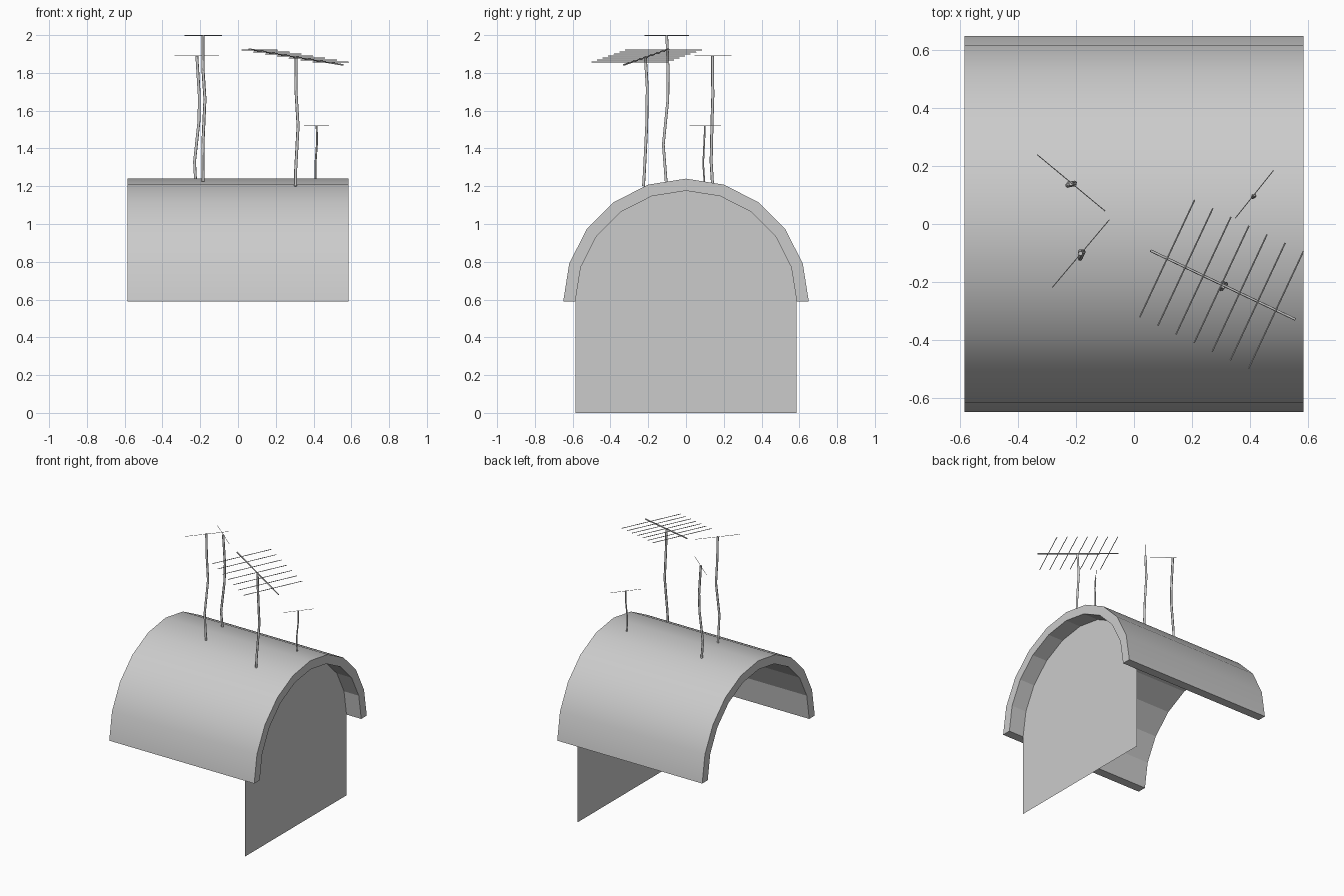
import bpy, bmesh
from math import sin, cos, pi
from mathutils import Vector

if "Cube" in bpy.data.objects:
    bpy.data.objects.remove(bpy.data.objects["Cube"])

HALF, BASE = 0.586, 0.59      # half roof length, springing height
R_OUT, R_IN, SEGS = 0.65, 0.586, 10


def arc(r, x):
    return [Vector((x, -r * cos(pi * i / SEGS), BASE + r * sin(pi * i / SEGS)))
            for i in range(SEGS + 1)]


def finish(bm, name):
    me = bpy.data.meshes.new(name)
    bm.to_mesh(me)
    bm.free()
    ob = bpy.data.objects.new(name, me)
    bpy.context.collection.objects.link(ob)
    return ob


def tube(name, paths, radius, res=1):
    """Thin capped rods along one or more paths, joined in one object."""
    cu = bpy.data.curves.new(name, 'CURVE')
    cu.dimensions = '3D'
    cu.bevel_depth = radius
    cu.bevel_resolution = res
    cu.use_fill_caps = True
    for path in paths:
        sp = cu.splines.new('POLY')
        sp.points.add(len(path) - 1)
        for p, co in zip(sp.points, path):
            p.co = (*co, 1)
    ob = bpy.data.objects.new(name, cu)
    bpy.context.collection.objects.link(ob)
    bpy.ops.object.select_all(action='DESELECT')
    ob.select_set(True)
    bpy.context.view_layer.objects.active = ob
    bpy.ops.object.convert(target='MESH')
    return bpy.context.object


# Barrel vault roof: half-ring cross-section swept along x
bm = bmesh.new()
ring = arc(R_OUT, -HALF) + arc(R_IN, -HALF)[::-1]
ends = [[bm.verts.new((x, p.y, p.z)) for p in ring] for x in (-HALF, HALF)]
n = len(ring)
for i in range(n):
    j = (i + 1) % n
    f = bm.faces.new((ends[0][i], ends[0][j], ends[1][j], ends[1][i]))
    f.smooth = i < SEGS       # smooth outside, faceted inside
for e in ends:                # end rims
    for i in range(SEGS):
        bm.faces.new((e[i], e[i + 1], e[n - 2 - i], e[n - 1 - i]))
bmesh.ops.recalc_face_normals(bm, faces=bm.faces)
for e in bm.edges:
    if len(e.link_faces) == 2 and e.calc_face_angle() > 0.6:
        e.smooth = False
finish(bm, "vault_roof")

# End wall: a single arched sheet set in from the right end
bm = bmesh.new()
WX = 0.467
pts = [Vector((WX, -R_IN, 0))] + arc(R_IN, WX) + [Vector((WX, R_IN, 0))]
f = bm.faces.new([bm.verts.new(p) for p in pts])
f.normal_update()
if f.normal.x < 0:
    f.normal_flip()
finish(bm, "end_wall")

# Bent masts
masts = {
    "tall_mast": (0.008, [(-.185, -.105, 1.225), (-.186, -.12, 1.42), (-.175, -.096, 1.66),
                          (-.186, -.095, 1.83), (-.185, -.102, 2.0)]),
    "rear_mast": (0.008, [(-.224, .14, 1.215), (-.23, .133, 1.33), (-.206, .138, 1.55),
                          (-.205, .142, 1.68), (-.218, .14, 1.89)]),
    "grid_mast": (0.008, [(.304, -.225, 1.2), (.305, -.22, 1.28), (.318, -.208, 1.52),
                          (.306, -.205, 1.72), (.308, -.215, 1.885)]),
    "short_mast": (0.005, [(.41, .097, 1.225), (.41, .091, 1.32), (.419, .097, 1.44),
                           (.416, .1, 1.52)]),
}
for name, (r, path) in masts.items():
    tube(name, [path], r)

# Thin cross rods on the plain masts
for name, a, b in (("tall_crossbar", (-.283, -.22, 1.998), (-.085, .015, 1.998)),
                   ("rear_crossbar", (-.335, .24, 1.89), (-.1, .045, 1.89)),
                   ("short_crossbar", (.35, .02, 1.52), (.482, .185, 1.52))):
    tube(name, [[a, b]], 0.0015, 0)

# Grid aerial: sloping boom with seven parallel elements
b0, b1 = Vector((.057, -.092, 1.926)), Vector((.558, -.33, 1.842))
tube("grid_boom", [[b0, b1]], 0.0045)
c0, c1 = b0.lerp(b1, 0.115), b0.lerp(b1, 0.865)
half = Vector((.095, .203, 0))
lift = Vector((0, 0, .004))
rods = []
for i in range(7):
    c = c0.lerp(c1, i / 6) + lift
    rods.append([c - half, c + half])
tube("grid_elements", rods, 0.0025, 0)
